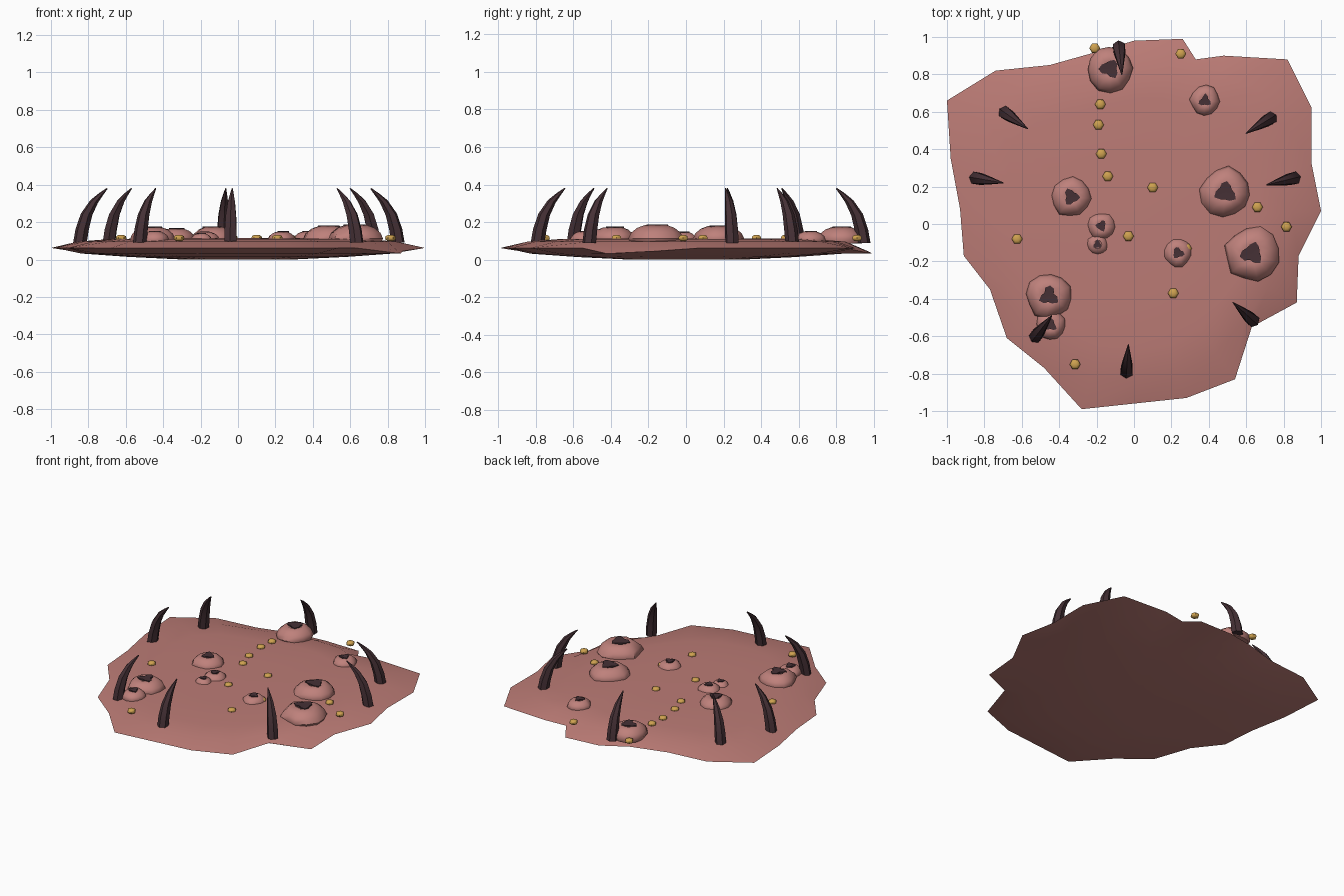
import bpy, bmesh, math, random
from mathutils import Vector

if "Cube" in bpy.data.objects:
    bpy.data.objects.remove(bpy.data.objects["Cube"])

random.seed(4)


def material(name, rgb):
    m = bpy.data.materials.new(name)
    m.diffuse_color = (*rgb, 1)
    m.use_nodes = True
    m.node_tree.nodes["Principled BSDF"].inputs["Base Color"].default_value = m.diffuse_color
    return m


FLESH = material("flesh", (0.50, 0.20, 0.18))
BUMP = material("bump_flesh", (0.52, 0.22, 0.20))
DARK = material("dark_horn", (0.06, 0.03, 0.036))
GOLD = material("gold", (0.62, 0.36, 0.08))


def loft(name, rings, mat, angle=None):
    """Skin a stack of equal-sized point rings and cap both ends."""
    bm = bmesh.new()
    loops = [[bm.verts.new(p) for p in r] for r in rings]
    n = len(loops[0])
    for a, b in zip(loops, loops[1:]):
        for i in range(n):
            j = (i + 1) % n
            bm.faces.new((a[i], a[j], b[j], b[i]))
    for loop in (loops[0], loops[-1]):
        c = bm.verts.new(sum((v.co for v in loop), Vector()) / n)
        for i in range(n):
            bm.faces.new((loop[i], loop[(i + 1) % n], c))
    bmesh.ops.recalc_face_normals(bm, faces=bm.faces)
    me = bpy.data.meshes.new(name)
    bm.to_mesh(me)
    bm.free()
    ob = bpy.data.objects.new(name, me)
    bpy.context.collection.objects.link(ob)
    me.materials.append(mat)
    if angle:
        bpy.ops.object.select_all(action='DESELECT')
        ob.select_set(True)
        bpy.context.view_layer.objects.active = ob
        bpy.ops.object.shade_smooth_by_angle(angle=math.radians(angle))
    return ob


# Ragged ground slab: outline, with drooping points on the torn flaps
outline = [(1, .07), (.95, .32), (.95, .62), (.82, .88), (.48, .90), (.33, .88),
           (.26, .99), (0, .98), (-.2, .92), (-.45, .85), (-.74, .82), (-1, .66),
           (-.98, .35), (-.93, .08), (-.91, -.17), (-.77, -.35), (-.68, -.61),
           (-.48, -.77), (-.28, -.99), (0, -.96), (.28, -.93), (.54, -.83),
           (.63, -.55), (.87, -.42), (.88, -.17)]
droop = {5: .055, 6: .032, 7: .04, 23: .032, 24: .045}
N = len(outline)
pts = [Vector(p) for p in outline]
soft = [(pts[i - 1] + 2 * pts[i] + pts[(i + 1) % N]) / 4 for i in range(N)]


def slab_ring(scale, z):
    return [(p.x * scale, p.y * scale, z) for p in soft]


rim = [(p.x, p.y, droop.get(i, .062)) for i, p in enumerate(pts)]
loft("ground_slab", [slab_ring(.3, 0), slab_ring(.6, .014), slab_ring(.86, .032), rim,
                     slab_ring(.88, .096), slab_ring(.7, .11), slab_ring(.35, .114)],
     FLESH, 40)

# Curved horns around the edge, leaning inwards: base xy, tip xy
horns = [(-.69, .595, -.57, .51), (-.845, .245, -.70, .22), (-.08, .945, -.065, .80),
         (.73, .565, .60, .485), (.855, .245, .71, .21), (.635, -.515, .53, -.42),
         (-.04, -.79, -.03, -.645), (-.525, -.60, -.44, -.49)]
for k, (bx, by, tx, ty) in enumerate(horns):
    base = Vector((bx, by, 0))
    reach = Vector((tx - bx, ty - by, 0))
    out = reach.normalized()
    side = Vector((-out.y, out.x, 0))
    rings = []
    for t, z, r in ((0, .09, .037), (.08, .16, .036), (.24, .24, .031),
                    (.52, .31, .021), (.78, .35, .011), (1, .38, .003)):
        tilt = Vector((0, 0, -.6 * t))
        rings.append([base + reach * t + Vector((0, 0, z))
                      + (out + tilt) * (r * math.cos(a)) + side * (r * math.sin(a))
                      for a in (math.tau * i / 6 for i in range(6))])
    loft(f"horn_{k + 1}", rings, DARK, 30)

# Lumpy pustules with dark ragged mouths: x, y, radius
bumps = [(-.13, .83, .125), (.38, .66, .08), (-.335, .145, .108), (-.175, -.01, .073),
         (-.195, -.11, .058), (.49, .17, .135), (.235, -.155, .076),
         (.63, -.16, .145), (-.455, -.385, .123), (-.445, -.54, .08)]
for k, (x, y, r) in enumerate(bumps):
    n = 12
    top = .108 + .52 * r
    wob = [random.uniform(.92, 1.07) for _ in range(n)]
    phase = random.uniform(0, math.tau)

    def ring(f, z, w):
        return [(x + r * f * w[i] * math.cos(math.tau * i / n + phase),
                 y + r * f * w[i] * math.sin(math.tau * i / n + phase), z)
                for i in range(n)]

    h = top - .1
    loft(f"pustule_{k + 1}", [ring(.9, .085, wob), ring(1, .1 + .15 * h, wob),
                              ring(.9, .1 + .52 * h, wob), ring(.68, .1 + .83 * h, wob),
                              ring(.42, top, wob), ring(.25, top - .12 * h, wob)],
         BUMP, 50)
    lobes = [1 + .28 * math.cos(3 * math.tau * i / n) + random.uniform(-.1, .1)
             for i in range(n)]
    loft(f"pustule_mouth_{k + 1}", [ring(.36, top - .25 * h, lobes),
                                    ring(.36, top + .004, lobes),
                                    ring(.15, top + .003, lobes)], DARK, 40)

# Small flattened gold beads
beads = [(-.21, .94), (.25, .91), (-.18, .64), (-.19, .53), (-.175, .375), (-.14, .255),
         (.1, .195), (.66, .09), (.815, -.015), (-.03, -.065), (-.625, -.08),
         (.21, -.37), (-.315, -.75), (.28, -.13)]
for k, (x, y) in enumerate(beads):
    rings = [[(x + .029 * f * math.cos(math.tau * i / 6), y + .029 * f * math.sin(math.tau * i / 6),
               .115 + z) for i in range(6)]
             for f, z in ((.5, -.016), (.87, -.01), (1, 0), (.87, .01), (.5, .016))]
    loft(f"bead_{k + 1}", rings, GOLD, 40)
